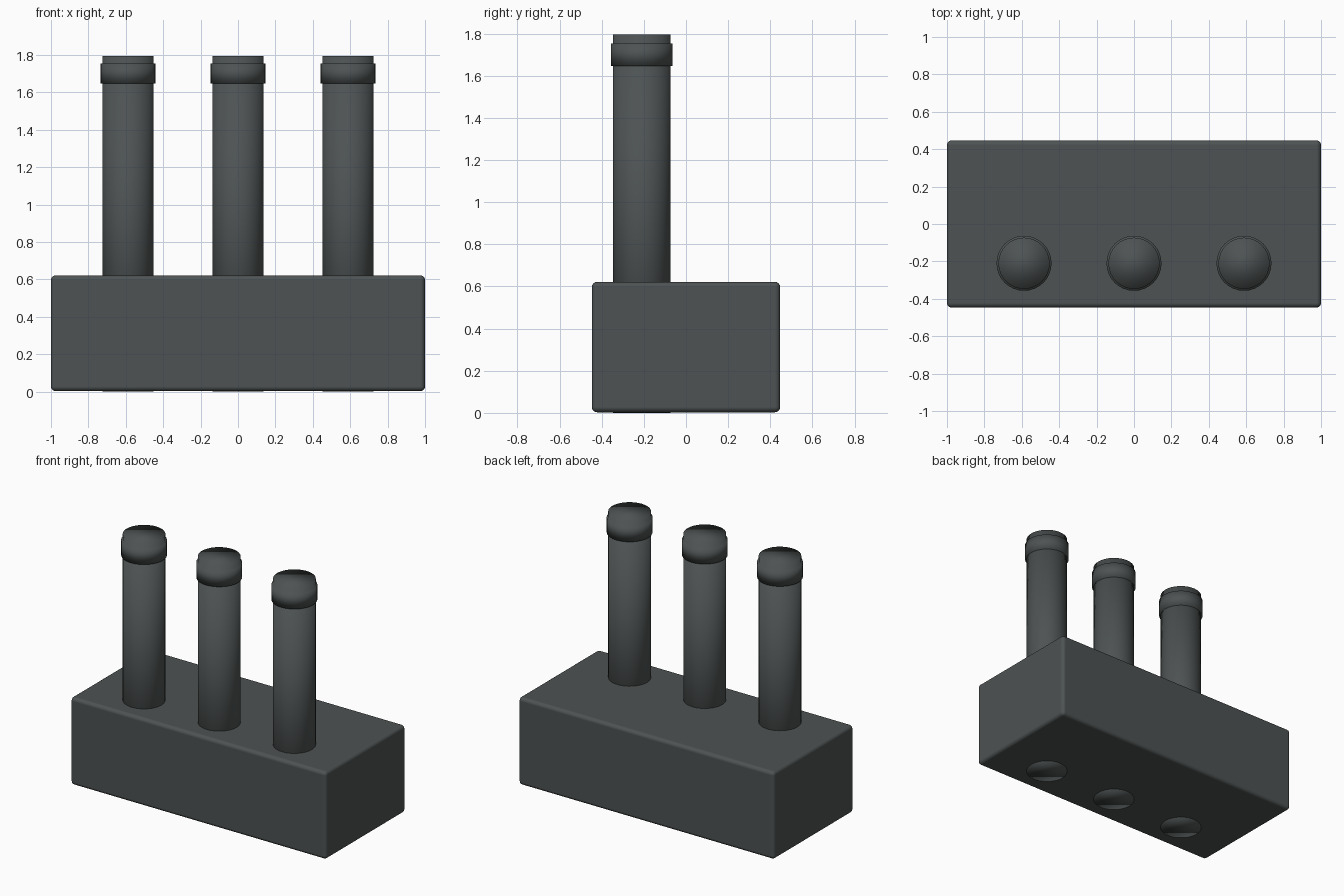
import bpy

if "Cube" in bpy.data.objects:
    bpy.data.objects.remove(bpy.data.objects["Cube"])

# One dark slate colour for everything
slate = bpy.data.materials.new("dark slate")
slate.diffuse_color = (0.075, 0.085, 0.085, 1)
slate.use_nodes = True
slate.node_tree.nodes["Principled BSDF"].inputs["Base Color"].default_value = slate.diffuse_color

AXIS_Y = -0.21


def cylinder(name, x, radius, z0, z1):
    """Upright cylinder, smooth across its rims as well as its side."""
    bpy.ops.mesh.primitive_cylinder_add(
        vertices=32, radius=radius, depth=z1 - z0,
        location=(x, AXIS_Y, (z0 + z1) / 2))
    ob = bpy.context.object
    ob.name = name
    ob.data.materials.append(slate)
    bpy.ops.object.shade_smooth()
    return ob


# Base block with softened edges
z0, z1 = 0.003, 0.622
bpy.ops.mesh.primitive_cube_add(size=1, location=(0, 0, (z0 + z1) / 2))
base = bpy.context.object
base.name = "base_block"
base.scale = (2.0, 0.894, z1 - z0)
bpy.ops.object.transform_apply(location=False, rotation=False, scale=True)
base.data.materials.append(slate)
bpy.ops.object.shade_smooth()
bevel = base.modifiers.new("soft edges", 'BEVEL')
bevel.width = 0.025
bevel.segments = 4
bevel.harden_normals = True

# Three tall pipes running down through the block, each with a collar near the top
for label, x in (("left", -0.588), ("middle", 0.0), ("right", 0.588)):
    cylinder(label + "_pipe", x, 0.137, 0.0, 1.796)
    cylinder(label + "_collar", x, 0.147, 1.647, 1.754)
